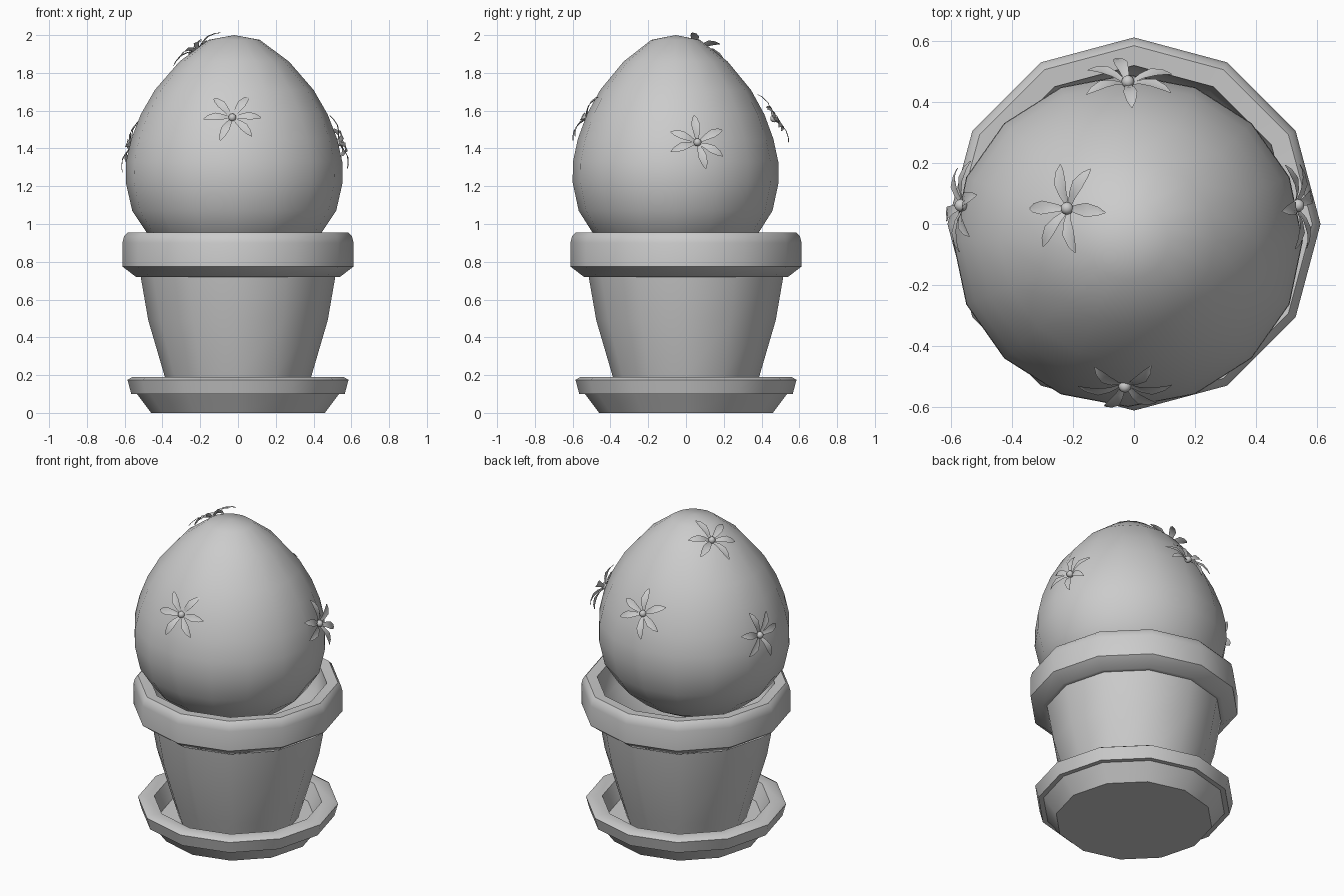
import bpy, bmesh
from math import sin, cos, pi, radians
from mathutils import Vector, Matrix

cube = bpy.data.objects.get("Cube")
if cube:
    bpy.data.objects.remove(cube, do_unlink=True)

grey = bpy.data.materials.new("plain_grey")
grey.use_nodes = True
shade = (0.6, 0.6, 0.6, 1)
grey.diffuse_color = shade
grey.node_tree.nodes["Principled BSDF"].inputs["Base Color"].default_value = shade


def finish(name, bm, angle=40):
    mesh = bpy.data.meshes.new(name)
    bm.to_mesh(mesh)
    bm.free()
    mesh.materials.append(grey)
    obj = bpy.data.objects.new(name, mesh)
    bpy.context.collection.objects.link(obj)
    bpy.ops.object.select_all(action='DESELECT')
    obj.select_set(True)
    bpy.context.view_layer.objects.active = obj
    bpy.ops.object.shade_smooth_by_angle(angle=radians(angle))
    return obj


def lathe(name, profile, sides, scale=(1, 1), centre=(0, 0), angle=40):
    """Turn an (r, z) profile around z; it starts and ends on the axis."""
    bm = bmesh.new()
    rings = []
    for r, z in profile:
        count = sides if r > 0 else 1
        rings.append([bm.verts.new((centre[0] + scale[0] * r * cos(2 * pi * i / sides),
                                    centre[1] + scale[1] * r * sin(2 * pi * i / sides), z))
                      for i in range(count)])
    for low, high in zip(rings, rings[1:]):
        for i in range(sides):
            j = (i + 1) % sides
            corners = [low[i % len(low)], low[j % len(low)],
                       high[j % len(high)], high[i % len(high)]]
            bm.faces.new(list(dict.fromkeys(corners)))
    bmesh.ops.recalc_face_normals(bm, faces=bm.faces)
    return finish(name, bm, angle)


# Saucer with a raised lip
lathe("saucer", [(0, 0), (0.46, 0), (0.535, 0.1), (0.565, 0.1), (0.585, 0.175),
                 (0.56, 0.19), (0.49, 0.185), (0.45, 0.08), (0, 0.08)], 12)

# Pot with a thick collar and a hollow inside
lathe("pot", [(0, 0.07), (0.35, 0.07), (0.39, 0.2), (0.475, 0.49), (0.515, 0.72),
              (0.54, 0.72), (0.612, 0.775), (0.612, 0.9), (0.603, 0.935),
              (0.585, 0.955), (0.52, 0.95), (0.5, 0.78), (0.46, 0.74),
              (0.4, 0.4), (0, 0.4)], 12)

# Egg-shaped plant body, slightly off the middle of the pot
lathe("plant_body", [(0, 0.74), (0.18, 0.77), (0.34, 0.85), (0.46, 0.95), (0.54, 1.07),
                     (0.574, 1.22), (0.572, 1.33), (0.545, 1.45), (0.495, 1.58),
                     (0.42, 1.71), (0.29, 1.86), (0.135, 1.975), (0, 2)],
      16, (1, 0.95), (-0.02, -0.055), 60)


def flower(name, place, normal, up, angles):
    """Six slender arching petals around a small bead, lying on the body."""
    n = Vector(normal).normalized()
    right = Vector(up).cross(n).normalized()
    frame = Matrix((right, n.cross(right), n)).transposed().to_4x4()
    frame.translation = Vector(place)
    bm = bmesh.new()
    for a in angles:
        turn = Matrix.Rotation(radians(a), 4, 'Z')
        rows = []
        for dist, half, lift in [(0.01, 0.007, 0), (0.05, 0.016, 0.018), (0.09, 0.023, 0.024),
                                 (0.13, 0.015, 0.014), (0.153, 0.002, 0.002)]:
            rows.append([bm.verts.new(turn @ Vector((dist, s * half, lift + 0.003 * abs(s))))
                         for s in (-1, 0, 1)])
        for near, far in zip(rows, rows[1:]):
            for k in range(2):
                bm.faces.new((near[k], far[k], far[k + 1], near[k + 1]))
    bmesh.ops.create_uvsphere(bm, u_segments=12, v_segments=8, radius=0.021,
                              matrix=Matrix.Translation((0, 0, 0.008)))
    bmesh.ops.transform(bm, matrix=frame, verts=bm.verts)
    finish(name, bm)


# Flowers on four sides and near the crown
Z = (0, 0, 1)
side_turns = (28, 95, 157, 200, 285, 330)
flower("front_flower", (-0.03, -0.525, 1.56), (0, -0.86, 0.5), Z, (0, 56, 130, 183, 245, 312))
flower("back_flower", (-0.02, 0.46, 1.555), (0, 0.84, 0.54), Z, side_turns)
flower("left_flower", (0.53, 0.06, 1.43), (0.94, 0.1, 0.33), Z, side_turns)
flower("right_flower", (-0.56, 0.06, 1.41), (-0.95, 0.1, 0.3), Z, (8, 50, 105, 165, 218, 290))
flower("crown_flower", (-0.215, 0.05, 1.92), (-0.57, 0.15, 0.81), (0, 1, 0),
       (59, 107, 180, 236, 287, 355))
